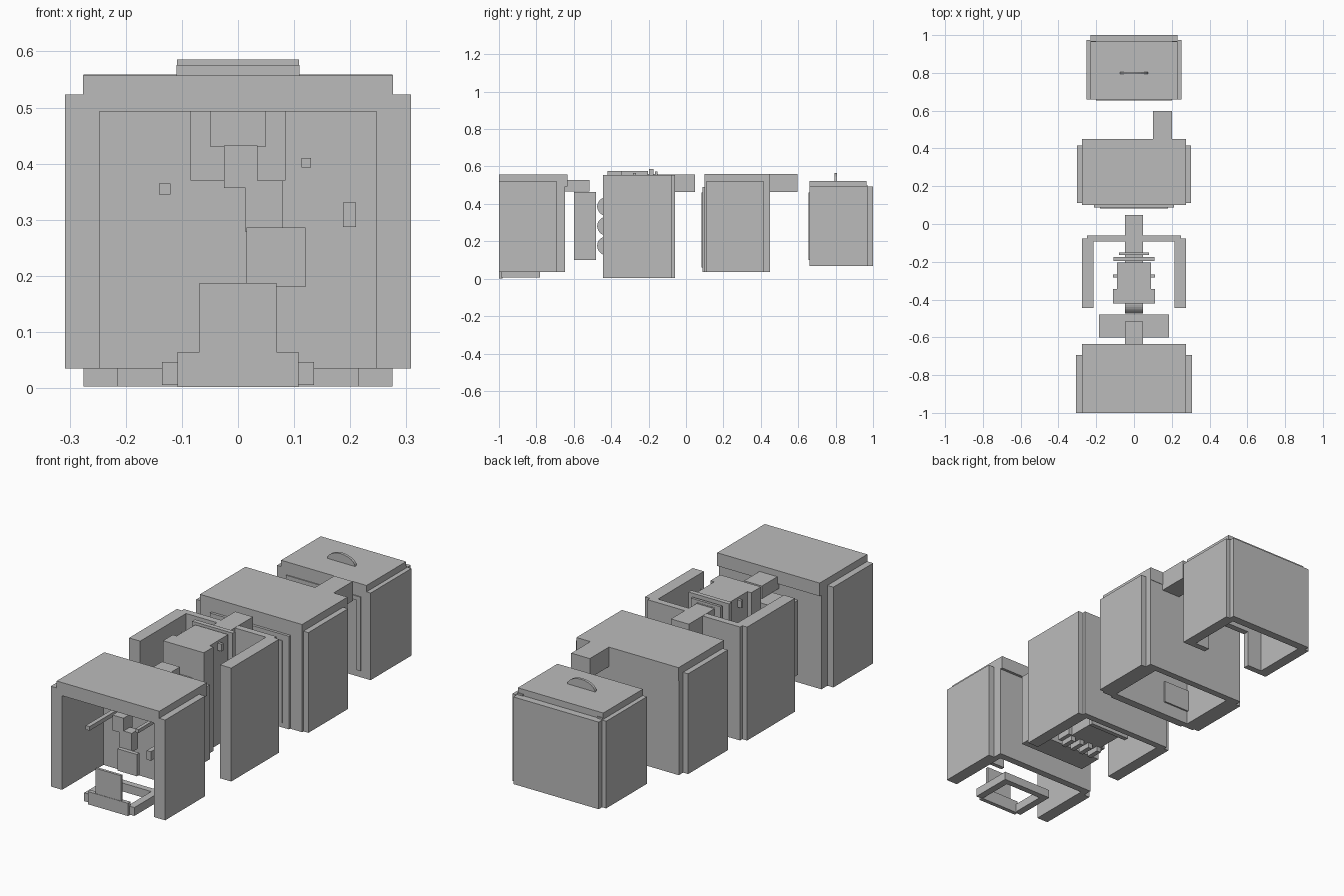
import bpy, bmesh, math

grey = bpy.data.materials.new("light_grey")
grey.diffuse_color = (0.5, 0.5, 0.5, 1)


def finish(name, bm):
    bmesh.ops.recalc_face_normals(bm, faces=bm.faces)
    mesh = bpy.data.meshes.new(name)
    bm.to_mesh(mesh)
    bm.free()
    mesh.materials.append(grey)
    ob = bpy.data.objects.new(name, mesh)
    bpy.context.collection.objects.link(ob)
    return ob


def box(name, x, y, z):
    """Box from (min, max) ranges."""
    bm = bmesh.new()
    bmesh.ops.create_cube(bm, size=1)
    for v in bm.verts:
        for i, (lo, hi) in enumerate((x, y, z)):
            v.co[i] = lo if v.co[i] < 0 else hi
    return finish(name, bm)


def wide(name, half, y, z):
    return box(name, (-half, half), y, z)


def pair(name, x, y, z):
    """Box on the right and its mirror on the left."""
    box(name + "_right", x, y, z)
    box(name + "_left", (-x[1], -x[0]), y, z)


def prism(name, pts, x0, x1, axis):
    """Extrude a profile along x (axis 0) or y (axis 1)."""
    bm = bmesh.new()
    rows = []
    for t in (x0, x1):
        rows.append([bm.verts.new((t, a, b) if axis == 0 else (a, t, b)) for a, b in pts])
    n = len(pts)
    for i in range(n):
        j = (i + 1) % n
        bm.faces.new((rows[0][i], rows[0][j], rows[1][j], rows[1][i]))
    bm.faces.new(rows[0])
    bm.faces.new(rows[1])
    return finish(name, bm)


# Front shell: open at front and bottom
pair("front_shell_wall", (0.247, 0.276), (-1, -0.682), (0.035, 0.50))
pair("front_shell_side_plate", (0.27, 0.308), (-1, -0.693), (0.035, 0.523))
wide("front_shell_roof", 0.276, (-1, -0.634), (0.493, 0.557))
wide("front_shell_back", 0.276, (-0.682, -0.647), (0.035, 0.50))
wide("front_shell_arm", 0.048, (-0.65, -0.515), (0.465, 0.527))

# Parts inside the front shell
wide("hanger_plate", 0.085, (-0.70, -0.68), (0.37, 0.495))
wide("hanger_block", 0.049, (-0.73, -0.695), (0.43, 0.495))
box("upper_block", (-0.025, 0.035), (-0.93, -0.86), (0.357, 0.432))
box("middle_block", (0.013, 0.079), (-0.93, -0.88), (0.278, 0.37))
box("lower_plate", (0.015, 0.12), (-0.95, -0.93), (0.18, 0.286))
box("left_peg", (-0.141, -0.12), (-0.97, -0.68), (0.345, 0.365))
box("right_peg", (0.113, 0.13), (-0.95, -0.68), (0.393, 0.41))
box("low_peg", (0.187, 0.21), (-0.97, -0.90), (0.287, 0.331))

# Tray ring at the floor
wide("tray_tall_plate", 0.069, (-0.998, -0.985), (0.055, 0.187))
wide("tray_front", 0.108, (-1, -0.98), (0.002, 0.064))
pair("tray_side", (0.10, 0.135), (-0.99, -0.78), (0.006, 0.047))
wide("tray_back", 0.11, (-0.81, -0.78), (0.006, 0.047))

# Free block behind the front shell
wide("core_block", 0.184, (-0.60, -0.48), (0.10, 0.463))

# Second shell: open at front, top and bottom
pair("second_shell_wall", (0.215, 0.275), (-0.445, -0.077), (0.003, 0.555))
wide("second_shell_back", 0.249, (-0.092, -0.06), (0.003, 0.555))
wide("second_shell_arm", 0.048, (-0.15, 0.047), (0.463, 0.556))

# Tower with rollers, ridges and plates
wide("tower_front", 0.11, (-0.42, -0.345), (0.07, 0.576))
wide("tower_body", 0.089, (-0.345, -0.203), (0.07, 0.576))
pair("tower_tab", (0.085, 0.11), (-0.283, -0.268), (0.53, 0.565))
wide("tower_link", 0.048, (-0.21, -0.15), (0.47, 0.56))
wide("tower_plate", 0.109, (-0.197, -0.175), (0.05, 0.586))
wide("tower_thin_plate", 0.08, (-0.165, -0.152), (0.07, 0.573))
for i in range(4):
    x = -0.09 + i * 0.052
    box("tower_ridge_%d" % (i + 1), (x, x + 0.024), (-0.42, -0.35), (0.045, 0.075))
for i in range(3):
    zc = 0.176 + i * 0.105
    arc = [(-0.418 - 0.057 * math.sin(a), zc + 0.052 * math.cos(a))
           for a in (math.pi * k / 16 for k in range(17))]
    prism("roller_%d" % (i + 1), arc, -0.047, 0.047, 0)

# Third shell: open at the bottom
pair("third_shell_wall", (0.217, 0.275), (0.10, 0.44), (0.035, 0.50))
pair("third_shell_side_plate", (0.26, 0.302), (0.11, 0.415), (0.035, 0.523))
wide("third_shell_roof", 0.275, (0.10, 0.45), (0.493, 0.559))
wide("third_shell_back", 0.275, (0.415, 0.448), (0.035, 0.523))
wide("third_shell_front", 0.23, (0.10, 0.13), (0.035, 0.50))
wide("third_shell_front_panel", 0.213, (0.087, 0.105), (0.037, 0.49))
wide("third_shell_inset_panel", 0.18, (0.083, 0.09), (0.06, 0.46))
box("third_shell_arm", (0.10, 0.20), (0.41, 0.597), (0.464, 0.559))
box("third_shell_inner_plate", (-0.217, -0.075), (0.125, 0.138), (0.10, 0.21))

# Rear shell: open at the bottom, framed front opening
pair("rear_shell_wall", (0.20, 0.23), (0.66, 0.97), (0.068, 0.50))
pair("rear_shell_side_plate", (0.225, 0.252), (0.66, 0.974), (0.068, 0.492))
wide("rear_shell_roof", 0.23, (0.66, 0.965), (0.485, 0.523))
wide("rear_shell_back", 0.23, (0.96, 1.0), (0.068, 0.492))
pair("rear_front_post", (0.12, 0.215), (0.66, 0.69), (0.068, 0.49))
wide("rear_front_panel", 0.13, (0.66, 0.69), (0.25, 0.49))
pair("rear_trim_side", (0.18, 0.20), (0.655, 0.662), (0.10, 0.46))
wide("rear_trim_top", 0.20, (0.655, 0.662), (0.44, 0.46))

# Arched handle on the rear roof
handle = [(-0.075 * math.cos(a), 0.52 + 0.045 * math.sin(a))
          for a in (math.pi * k / 12 for k in range(13))]
prism("handle", handle, 0.793, 0.806, 1)
